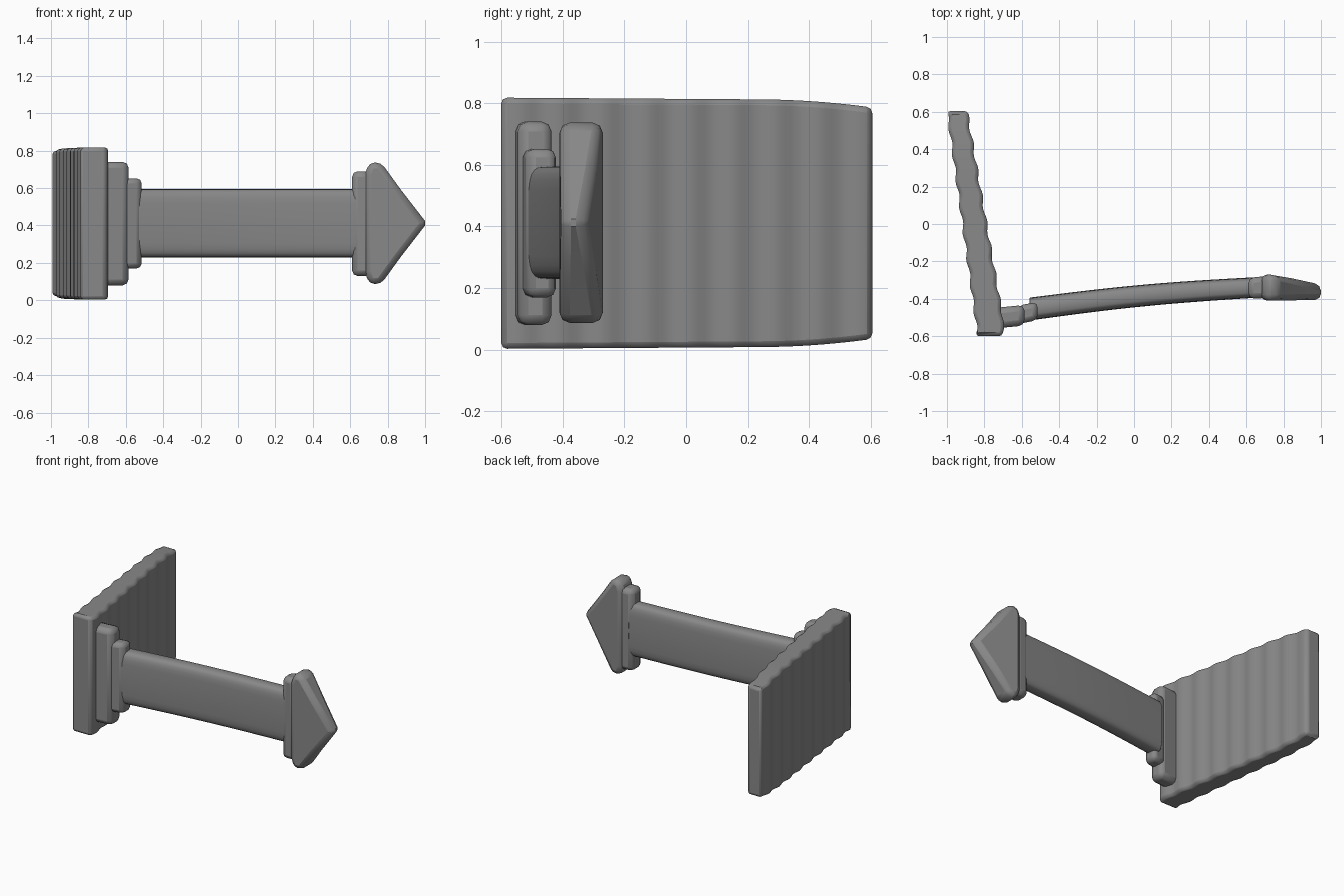
import bpy, bmesh, math
from mathutils import Vector

cube = bpy.data.objects.get("Cube")
if cube:
    bpy.data.objects.remove(cube, do_unlink=True)

grey = bpy.data.materials.new("mid grey")
grey.use_nodes = True
grey.diffuse_color = (0.25, 0.25, 0.25, 1)
grey.node_tree.nodes["Principled BSDF"].inputs["Base Color"].default_value = (0.25, 0.25, 0.25, 1)


def finish(name, bm, bevel, segments=2):
    """Turn a bmesh into a softly bevelled object."""
    bmesh.ops.recalc_face_normals(bm, faces=bm.faces)
    mesh = bpy.data.meshes.new(name)
    bm.to_mesh(mesh)
    bm.free()
    mesh.materials.append(grey)
    ob = bpy.data.objects.new(name, mesh)
    bpy.context.collection.objects.link(ob)
    mod = ob.modifiers.new("soft edges", "BEVEL")
    mod.width, mod.segments = bevel, segments
    mod.limit_method, mod.angle_limit = "ANGLE", math.radians(40)
    bpy.ops.object.select_all(action="DESELECT")
    ob.select_set(True)
    bpy.context.view_layer.objects.active = ob
    bpy.ops.object.shade_smooth_by_angle(angle=math.radians(35))
    return ob


def loft(name, rings, bevel, segments=2):
    """Bridge equal-length rings of points and cap both ends."""
    bm = bmesh.new()
    loops = [[bm.verts.new(p) for p in ring] for ring in rings]
    n = len(loops[0])
    for a, b in zip(loops, loops[1:]):
        for i in range(n):
            j = (i + 1) % n
            bm.faces.new((a[i], a[j], b[j], b[i]))
    bm.faces.new(loops[0])
    bm.faces.new(loops[-1])
    return finish(name, bm, bevel, segments)


def section(x, y, half_y, low, high):
    return [(x, y - half_y, low), (x, y + half_y, low),
            (x, y + half_y, high), (x, y - half_y, high)]


# Gently rippled upright panel, slightly shorter towards the back
rings = []
steps = 64
for i in range(steps + 1):
    t = i / steps
    y = -0.6 + 1.205 * t
    ripple = 0.006 * math.sin(math.tau * (y + 0.02) / 0.14)
    left = -0.842 - 0.158 * max(0, (t - 0.04) / 0.96)
    right = -0.7 - 0.192 * max(0, (t - 0.08) / 0.92)
    shrink = 0.008 * t + 0.024 * max(0, (t - 0.7) / 0.3) ** 2
    low, high = 0.003 + shrink, 0.818 - shrink
    rings.append([(left + ripple, y, low), (right + ripple, y, low),
                  (right + ripple, y, high), (left + ripple, y, high)])
loft("panel", rings, 0.026)

# Two stepped collars where the bar leaves the panel
loft("large_collar", [section(-0.76, -0.505, 0.055, 0.08, 0.74),
                      section(-0.585, -0.488, 0.055, 0.08, 0.74)], 0.032)
loft("small_collar", [section(-0.62, -0.485, 0.05, 0.17, 0.652),
                      section(-0.515, -0.466, 0.048, 0.17, 0.652)], 0.028)

# Long, slightly bowed bar with a flattened oval edge
rings = []
for i in range(17):
    t = i / 16
    x = -0.56 + 1.2 * t
    y = -0.455 + 0.115 * t + 0.014 * math.sin(math.pi * t)
    half = 0.061 - 0.006 * t
    ring = []
    for k in range(24):
        a = math.tau * k / 24
        c, s = math.cos(a), math.sin(a)
        ring.append((x, y + half * math.copysign(abs(c) ** 0.55, c),
                     0.412 + 0.182 * math.copysign(abs(s) ** 0.4, s)))
    rings.append(ring)
loft("bar", rings, 0.004, 1)

# Collar behind the arrowhead
loft("head_collar", [section(0.61, -0.343, 0.055, 0.13, 0.69),
                     section(0.71, -0.338, 0.06, 0.13, 0.69)], 0.03)

# Arrowhead: mirrored outline, thinning towards the tip
half_outline = [(0.678, 0.26), (0.70, 0.325), (0.765, 0.325), (0.87, 0.18), (1.0, 0.012)]
outline = [(x, 0.412 + h) for x, h in half_outline]
outline += [(x, 0.412 - h) for x, h in reversed(half_outline)]
rings = []
for side in (-1, 1):
    ring = []
    for x, z in outline:
        t = max(0, (x - 0.77) / 0.23)
        ring.append((x, -0.34 - 0.025 * t + side * (0.07 - 0.03 * t), z))
    rings.append(ring)
loft("arrowhead", rings, 0.034)
